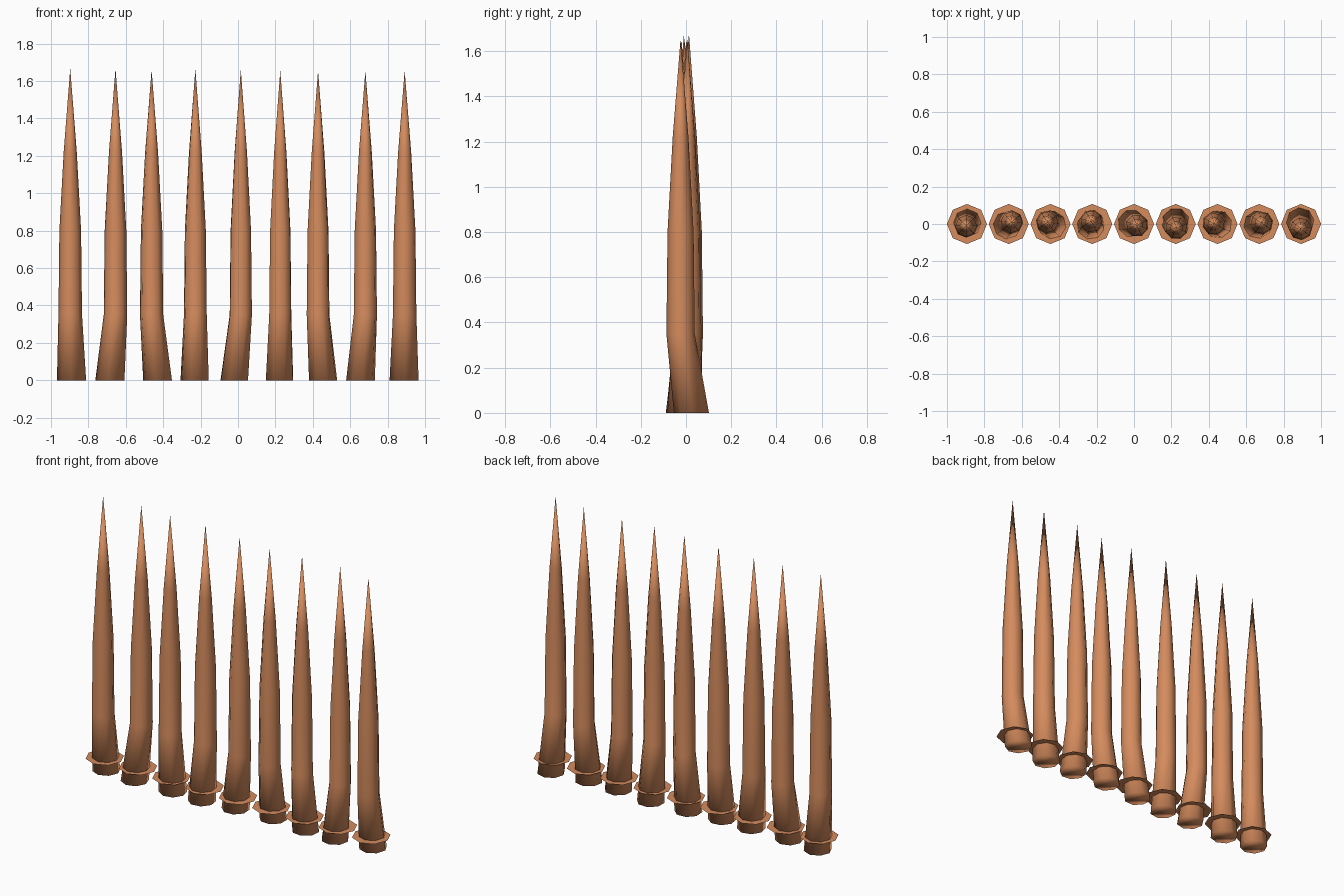
import bpy, bmesh, math

if "Cube" in bpy.data.objects:
    bpy.data.objects.remove(bpy.data.objects["Cube"])

mat = bpy.data.materials.new("wood")
mat.diffuse_color = (0.66, 0.26, 0.11, 1)
mat.use_nodes = True
mat.node_tree.nodes["Principled BSDF"].inputs["Base Color"].default_value = mat.diffuse_color

SIDES = 8
# stake profile: (height, radius)
PROFILE = [(0, 0.078), (0.35, 0.063), (0.80, 0.058), (1.22, 0.035)]
# per stake: base x, upper x, upper y, tip height
STAKES = [
    (-0.89, -0.897, -0.010, 1.667), (-0.685, -0.655, 0.010, 1.668),
    (-0.43, -0.462, 0.010, 1.66), (-0.232, -0.228, 0.014, 1.665),
    (-0.02, 0.015, -0.006, 1.66), (0.222, 0.226, -0.020, 1.655),
    (0.455, 0.428, 0.002, 1.655), (0.655, 0.681, 0.006, 1.655),
    (0.888, 0.891, -0.024, 1.655)]


def add_object(name, bm, smooth):
    bmesh.ops.recalc_face_normals(bm, faces=bm.faces)
    for f in bm.faces:
        f.smooth = smooth
    me = bpy.data.meshes.new(name)
    bm.to_mesh(me)
    bm.free()
    me.materials.append(mat)
    ob = bpy.data.objects.new(name, me)
    bpy.context.collection.objects.link(ob)
    return ob


def ring(bm, x, y, z, r, turn=0.0):
    return [bm.verts.new((x + r * math.cos(turn + math.tau * i / SIDES),
                          y + r * math.sin(turn + math.tau * i / SIDES), z))
            for i in range(SIDES)]


# Sharpened stakes: crooked base leaning the opposite way to the shaft
for n, (bx, ux, uy, tip_z) in enumerate(STAKES):
    bm = bmesh.new()
    turn = n * 0.7
    rings = [ring(bm, bx if z == 0 else ux, -uy if z == 0 else uy, z, r, turn)
             for z, r in PROFILE]
    bm.faces.new(rings[0][::-1])
    for a, b in zip(rings, rings[1:]):
        for i in range(SIDES):
            j = (i + 1) % SIDES
            bm.faces.new((a[i], a[j], b[j], b[i]))
    tip = bm.verts.new((ux, uy, tip_z))
    top = rings[-1]
    for i in range(SIDES):
        bm.faces.new((top[i], top[(i + 1) % SIDES], tip))
    add_object(f"stake_{n + 1}", bm, True)

    # Flat octagonal collar around the foot
    bm = bmesh.new()
    bm.faces.new(ring(bm, (n - 4) * 0.2233, 0, 0.08, 0.107))
    add_object(f"collar_{n + 1}", bm, False)
